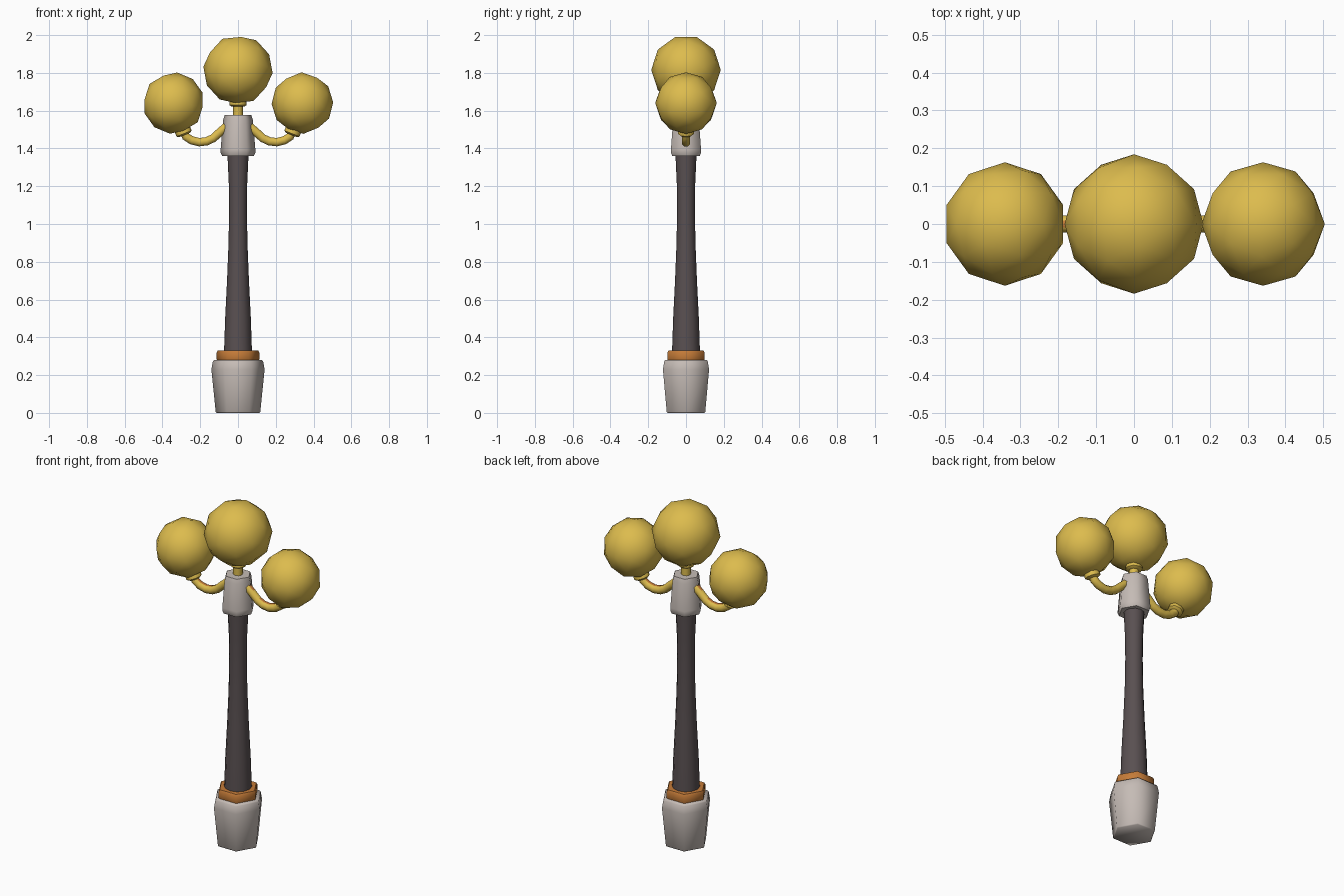
import bpy, bmesh, math
from mathutils import Matrix, Vector

if "Cube" in bpy.data.objects:
    bpy.data.objects.remove(bpy.data.objects["Cube"])


def material(name, rgb):
    m = bpy.data.materials.new(name)
    m.diffuse_color = (*rgb, 1)
    m.use_nodes = True
    m.node_tree.nodes["Principled BSDF"].inputs["Base Color"].default_value = m.diffuse_color
    return m


YELLOW = material("golden yellow", (0.72, 0.50, 0.075))
STONE = material("warm stone grey", (0.56, 0.50, 0.465))
IRON = material("dark iron", (0.10, 0.080, 0.083))
COPPER = material("copper orange", (0.56, 0.20, 0.04))


def finish(name, bm, mats, angle):
    bmesh.ops.recalc_face_normals(bm, faces=bm.faces)
    me = bpy.data.meshes.new(name)
    bm.to_mesh(me)
    bm.free()
    for m in mats:
        me.materials.append(m)
    ob = bpy.data.objects.new(name, me)
    bpy.context.collection.objects.link(ob)
    bpy.ops.object.select_all(action='DESELECT')
    ob.select_set(True)
    bpy.context.view_layer.objects.active = ob
    bpy.ops.object.shade_smooth_by_angle(angle=math.radians(angle))
    return ob


def skin(bm, rings):
    """Join rings of vertices with quads and cap both ends."""
    n = len(rings[0])
    for a, b in zip(rings, rings[1:]):
        for i in range(n):
            j = (i + 1) % n
            bm.faces.new((a[i], a[j], b[j], b[i]))
    bm.faces.new(rings[0])
    bm.faces.new(rings[-1])


def lathe(name, profile, sides, mat, angle=62, matrix=Matrix()):
    """Turn (radius, z) points round z; a corner points along x."""
    bm = bmesh.new()
    skin(bm, [[bm.verts.new((r * math.cos(math.tau * i / sides),
                             r * math.sin(math.tau * i / sides), z))
               for i in range(sides)] for r, z in profile])
    bm.transform(matrix)
    return finish(name, bm, [mat], angle)


def globe(name, centre, radius, turn):
    bm = bmesh.new()
    bmesh.ops.create_icosphere(bm, subdivisions=2, radius=radius)
    # bring the sphere to its symmetrical pose, then tilt it
    pose = Matrix.Rotation(math.radians(31.72 + turn), 4, 'Y')
    bm.transform(Matrix.Translation(centre) @ pose)
    return finish(name, bm, [YELLOW], 40)


# hexagonal stone foot, copper ring, iron pole, stone head
lathe("stone_foot", [(0.114, 0), (0.118, 0.006), (0.141, 0.23), (0.133, 0.273),
                     (0.127, 0.28)], 6, STONE)
lathe("copper_ring", [(0.108, 0.27), (0.113, 0.285), (0.113, 0.32), (0.107, 0.331)],
      6, COPPER)
lathe("pole", [(0.074, 0.32), (0.068, 0.50), (0.058, 0.70), (0.050, 0.90),
               (0.047, 1.08), (0.049, 1.22), (0.056, 1.37)], 12, IRON, 35)
lathe("stone_head", [(0.084, 1.36), (0.092, 1.378), (0.092, 1.395), (0.079, 1.55),
                     (0.071, 1.576)], 6, STONE)

# central stem with cup and large globe
lathe("centre_stem", [(0.026, 1.56), (0.026, 1.64)], 8, YELLOW, 50)
lathe("centre_cup", [(0.034, 1.622), (0.046, 1.63), (0.046, 1.65), (0.04, 1.665)],
      8, YELLOW, 50)
globe("centre_globe", (0, 0, 1.816), 0.184, 0)

# curved side arms with cups and smaller globes
PATH = [(0.05, 1.525), (0.09, 1.492), (0.13, 1.455), (0.165, 1.438), (0.205, 1.433),
        (0.245, 1.443), (0.275, 1.462), (0.295, 1.505)]
for side, label in ((-1, "left"), (1, "right")):
    pts = [Vector((side * x, 0, z)) for x, z in PATH]
    bm = bmesh.new()
    rings = []
    for k, p in enumerate(pts):
        t = (pts[min(k + 1, len(pts) - 1)] - pts[max(k - 1, 0)]).normalized()
        u = Vector((0, 1, 0))
        v = t.cross(u)
        rings.append([bm.verts.new(p + 0.024 * (u * math.cos(a) + v * math.sin(a)))
                      for a in [math.tau * (i + 0.5) / 8 for i in range(8)]])
    skin(bm, rings)
    bmesh.ops.recalc_face_normals(bm, faces=bm.faces)
    # upper strip of the arm is copper
    for f in bm.faces:
        f.material_index = 1 if f.normal.z > 0.74 else 0
    finish(label + "_arm", bm, [YELLOW, COPPER], 50)

    tilt = (Matrix.Translation((side * 0.29, 0, 1.49))
            @ Matrix.Rotation(side * math.radians(22), 4, 'Y'))
    lathe(label + "_cup", [(0.032, -0.02), (0.043, -0.012), (0.043, 0.012),
                           (0.036, 0.025)], 8, YELLOW, 50, tilt)
    globe(label + "_globe", (side * 0.341, 0, 1.64), 0.163, side * 25)
